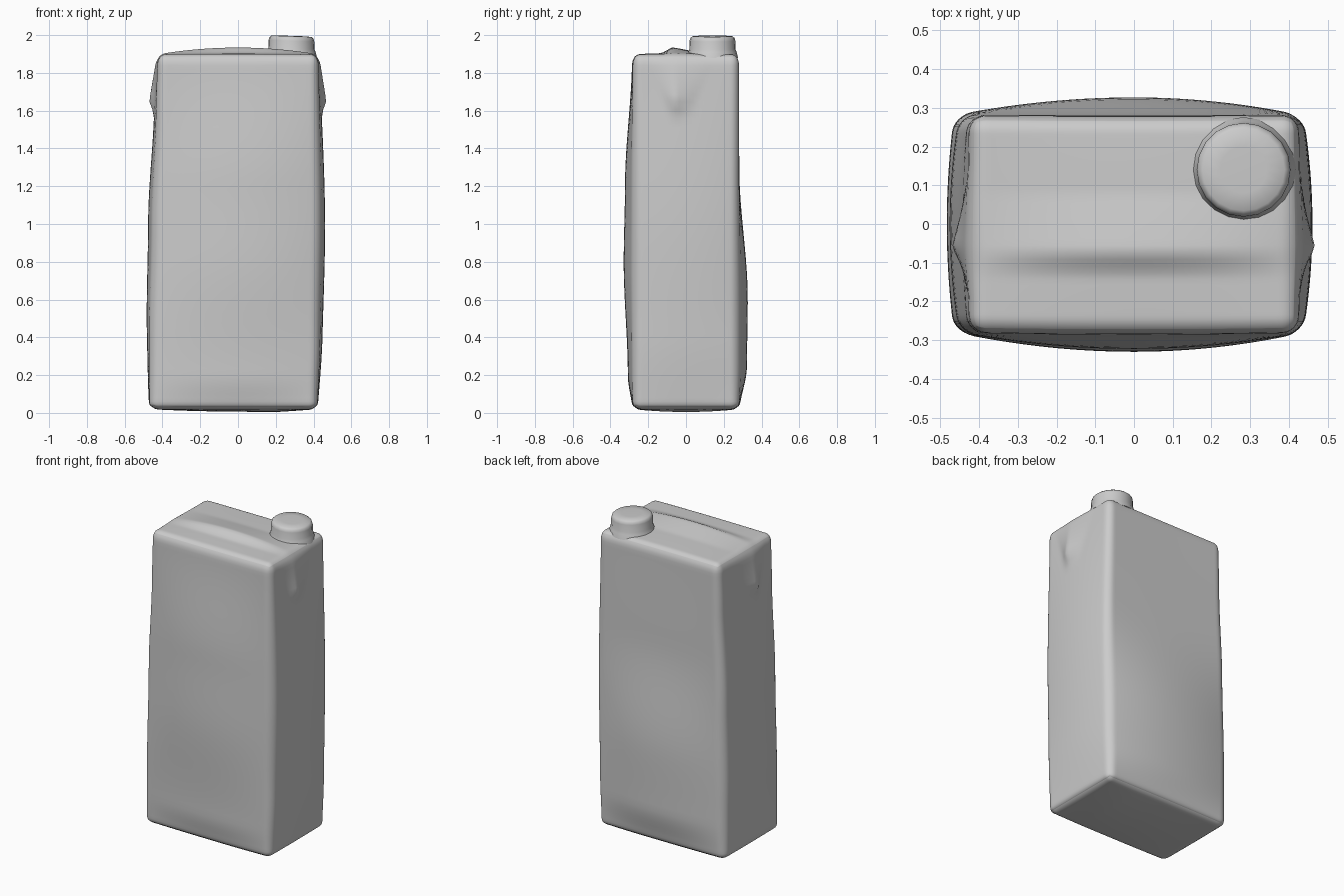
import bpy, bmesh, math
from mathutils import Vector

if "Cube" in bpy.data.objects:
    bpy.data.objects.remove(bpy.data.objects["Cube"], do_unlink=True)

grey = bpy.data.materials.new("plain grey")
grey.use_nodes = True
grey.diffuse_color = (0.6, 0.6, 0.6, 1)
grey.node_tree.nodes["Principled BSDF"].inputs["Base Color"].default_value = (0.6, 0.6, 0.6, 1)

HEIGHT, RADIUS = 1.88, 0.045


def make_object(name, bm, angle):
    mesh = bpy.data.meshes.new(name)
    bmesh.ops.recalc_face_normals(bm, faces=bm.faces)
    bm.to_mesh(mesh)
    bm.free()
    mesh.materials.append(grey)
    obj = bpy.data.objects.new(name, mesh)
    bpy.context.collection.objects.link(obj)
    bpy.ops.object.select_all(action="DESELECT")
    bpy.context.view_layer.objects.active = obj
    obj.select_set(True)
    bpy.ops.object.shade_smooth_by_angle(angle=math.radians(angle))
    return obj


def profile(z, points):
    """Smoothly interpolate (height, value) pairs."""
    for (z0, a), (z1, b) in zip(points, points[1:]):
        if z <= z1:
            t = max(0, (z - z0) / (z1 - z0))
            return a + (b - a) * t * t * (3 - 2 * t)
    return points[-1][1]


def tent(v, low, peak, high):
    """Linear rise from low to peak, then fall to high."""
    return max(0, min((v - low) / (peak - low), (high - v) / (high - peak)))


# Edge positions of the sides and sag of the panels, by height
LEFT = [(0, 0.42), (0.4, 0.43), (1.0, 0.437), (1.9, 0.425)]
RIGHT = [(0, 0.468), (0.4, 0.465), (1.0, 0.452), (1.6, 0.43), (1.9, 0.425)]
FRONT = [(0, 0.285), (0.2, 0.308), (0.8, 0.33), (1.2, 0.323), (1.9, 0.285)]
BACK = [(0, 0.285), (0.25, 0.323), (0.6, 0.327), (1.3, 0.282), (1.9, 0.279)]
CORNER = 0.281


def shape(p):
    """Turn a point of the unit cube into a point of the swollen carton."""
    u, v, w = (math.sin(c * math.pi / 2) for c in p)
    half = Vector((0.43, CORNER, HEIGHT / 2))
    pos = Vector((u * half.x, v * half.y, w * half.z))
    inner = Vector([max(-h + RADIUS, min(h - RADIUS, c)) for c, h in zip(pos, half)])
    if (pos - inner).length > 0:
        out = pos - inner
        pos = inner + out.normalized() * min(RADIUS, max(abs(c) for c in out))
    x, y, z = pos.x / half.x, pos.y, pos.z + half.z
    bow_x, bow_y = 1 - x * x, 1 - (y / CORNER) ** 2
    mid = math.sin(math.pi * min(1, max(0, z / HEIGHT))) ** 0.7

    # Side panels with the folded ear pinched out below the rim
    ear = tent(z, 1.58, 1.65, 1.9) * tent(y, -0.08 - (z - 1.55) * 0.4, -0.06, (z - 1.55) * 0.5)
    side = profile(z, LEFT if x > 0 else RIGHT) + 0.024 * bow_y * mid
    new_x = x * (side + 0.03 * ear * abs(x) ** 8)

    # Front and back panels
    depth = profile(z, FRONT if y < 0 else BACK) - CORNER
    new_y = y * (1 + depth * bow_x / CORNER)

    # Top fold across the middle and a slightly sagging base
    top = max(0, w) ** 12
    base = max(0, -w) ** 12
    fold = tent(y, -0.13, -0.07, 0.08)
    z += top * (0.018 + 0.03 * fold * bow_x + 0.008 * bow_x * bow_y)
    z += base * (0.02 - 0.013 * bow_x * bow_y - 0.005 * tent(x, 0, 0.5, 1) * bow_y)
    return Vector((new_x, new_y, z))


# Carton body
bm = bmesh.new()
bmesh.ops.create_cube(bm, size=2)
bmesh.ops.subdivide_edges(bm, edges=bm.edges[:], cuts=47, use_grid_fill=True)
for vert in bm.verts:
    vert.co = shape(vert.co)
make_object("carton_body", bm, 50)

# Screw cap with a flared foot, lathed and slightly tilted
bm = bmesh.new()
SIDES = 20
outline = [(0.136, 1.88), (0.128, 1.91), (0.122, 1.925), (0.121, 1.97), (0.117, 1.985), (0.106, 1.994), (0.06, 1.996)]
rings = []
for r, z in outline:
    ring = []
    for i in range(SIDES):
        a = math.tau * i / SIDES
        x = r * math.cos(a)
        ring.append(bm.verts.new((0.283 + x, 0.14 + r * math.sin(a), z - 0.035 * x * (z > 1.95))))
    rings.append(ring)
for low, high in zip(rings, rings[1:]):
    for i in range(SIDES):
        j = (i + 1) % SIDES
        bm.faces.new((low[i], low[j], high[j], high[i]))
bm.faces.new(rings[0][::-1])
bm.faces.new(rings[-1])
make_object("screw_cap", bm, 60)
